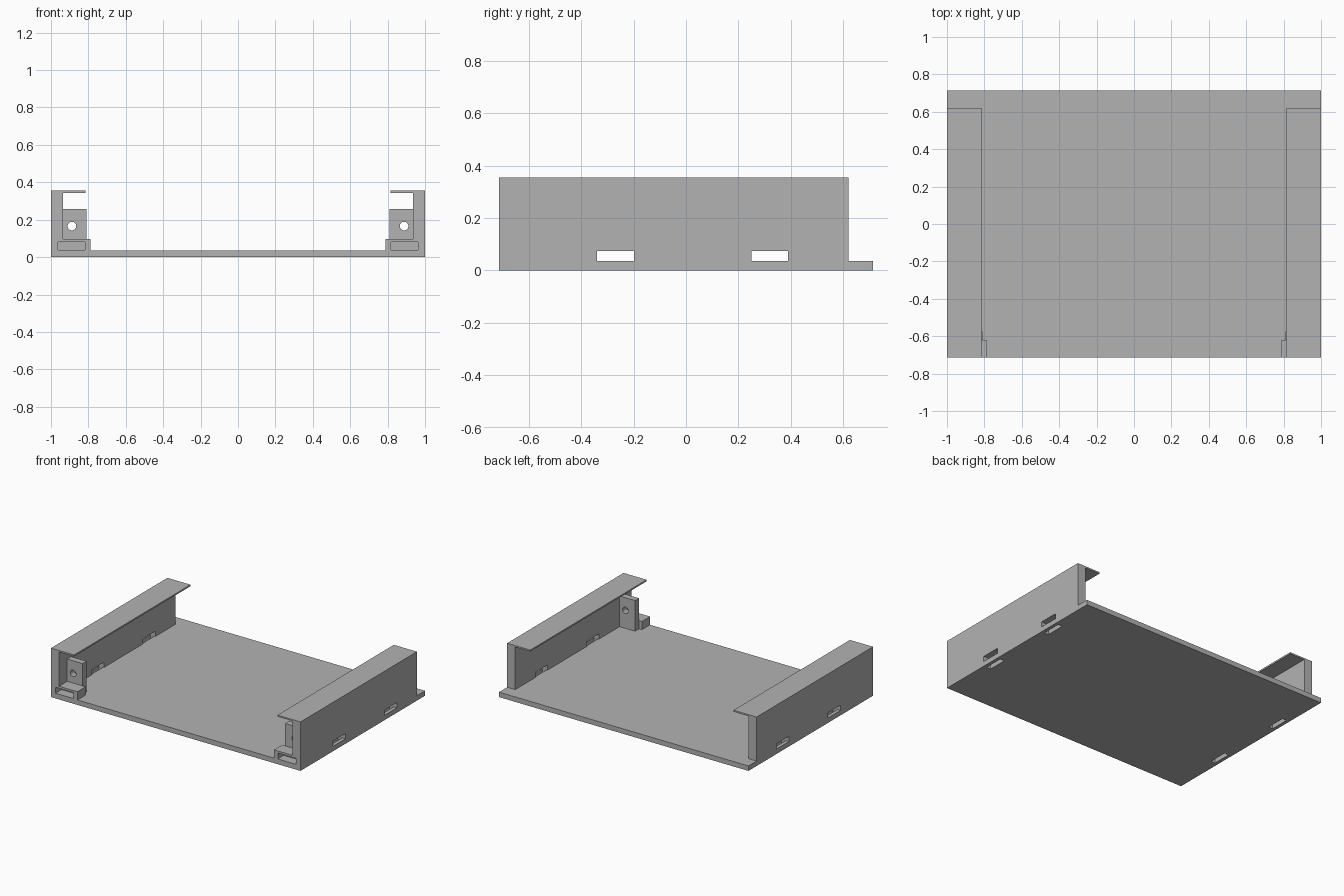
import bpy
import bmesh
from mathutils import Matrix

if "Cube" in bpy.data.objects:
    bpy.data.objects.remove(bpy.data.objects["Cube"])

grey = bpy.data.materials.new("light grey plastic")
grey.use_nodes = True
grey.diffuse_color = (0.45, 0.45, 0.45, 1)
grey.node_tree.nodes["Principled BSDF"].inputs["Base Color"].default_value = grey.diffuse_color

FRONT, BACK, WALL_BACK = -0.713, 0.713, 0.62
FLOOR, TOP, INNER = 0.036, 0.355, 0.935


def make_object(name, bm):
    bmesh.ops.recalc_face_normals(bm, faces=bm.faces)
    mesh = bpy.data.meshes.new(name)
    bm.to_mesh(mesh)
    bm.free()
    mesh.materials.append(grey)
    obj = bpy.data.objects.new(name, mesh)
    bpy.context.collection.objects.link(obj)
    return obj


def box(name, x, y, z):
    """Box from a (low, high) pair on each axis."""
    bm = bmesh.new()
    bmesh.ops.create_cube(bm, size=1)
    for v in bm.verts:
        for i, (low, high) in enumerate((x, y, z)):
            v.co[i] = low if v.co[i] < 0 else high
    return make_object(name, bm)


def mirrored(side, low, high):
    return tuple(sorted((side * low, side * high)))


def combine(target, tool, operation):
    """Apply a boolean and discard the tool."""
    tool.hide_render = True
    mod = target.modifiers.new(operation.title(), 'BOOLEAN')
    mod.operation, mod.object, mod.solver = operation, tool, 'EXACT'
    bpy.context.view_layer.objects.active = target
    bpy.ops.object.modifier_apply(modifier=mod.name)
    bpy.data.objects.remove(tool)


# Tray: channel cross-section with inward flanges, extruded front to back
half = [(0.815, TOP - 0.011), (0.815, TOP), (1, TOP), (1, 0)]
inside = [(INNER, FLOOR), (INNER, TOP - 0.011)]
right_side = inside + half
profile = right_side + [(-x, z) for x, z in reversed(right_side)]
bm = bmesh.new()
face = bm.faces.new([bm.verts.new((x, FRONT, z)) for x, z in profile])
ext = bmesh.ops.extrude_face_region(bm, geom=[face])
bmesh.ops.translate(bm, vec=(0, BACK - FRONT, 0),
                    verts=[g for g in ext["geom"] if isinstance(g, bmesh.types.BMVert)])
tray = make_object("tray", bm)

# Walls stop short of the back, leaving a floor lip
combine(tray, box("lip_cutter", (-1.1, 1.1), (WALL_BACK, 1), (FLOOR, 1)), 'DIFFERENCE')

for side, label in ((1, "left"), (-1, "right")):
    # Front corner block with a blind pocket
    combine(tray, box("corner_block", mirrored(side, 0.788, 0.96),
                      (FRONT, -0.62), (0.01, 0.096)), 'UNION')
    combine(tray, box("pocket_cutter", mirrored(side, 0.818, 0.963),
                      (-0.8, -0.645), (0.038, 0.081)), 'DIFFERENCE')

    # Strap slots through the wall and down through the floor
    for y in (-0.269, 0.32):
        span = (y - 0.07, y + 0.07)
        combine(tray, box("wall_slot_cutter", mirrored(side, 0.92, 1.05),
                          span, (FLOOR, 0.074)), 'DIFFERENCE')
        combine(tray, box("floor_slot_cutter", mirrored(side, 0.942, 0.975),
                          span, (-0.1, 0.05)), 'DIFFERENCE')

    # Upright screw tab with a round hole
    tab = box(label + "_screw_tab", mirrored(side, 0.811, INNER),
              (-0.62, -0.575), (FLOOR, 0.258))
    bm = bmesh.new()
    bmesh.ops.create_cone(bm, cap_ends=True, segments=32, radius1=0.023, radius2=0.023, depth=0.3,
                          matrix=Matrix.Translation((side * 0.888, -0.6, 0.166))
                          @ Matrix.Rotation(1.5707963, 4, 'X'))
    combine(tab, make_object("hole_cutter", bm), 'DIFFERENCE')
